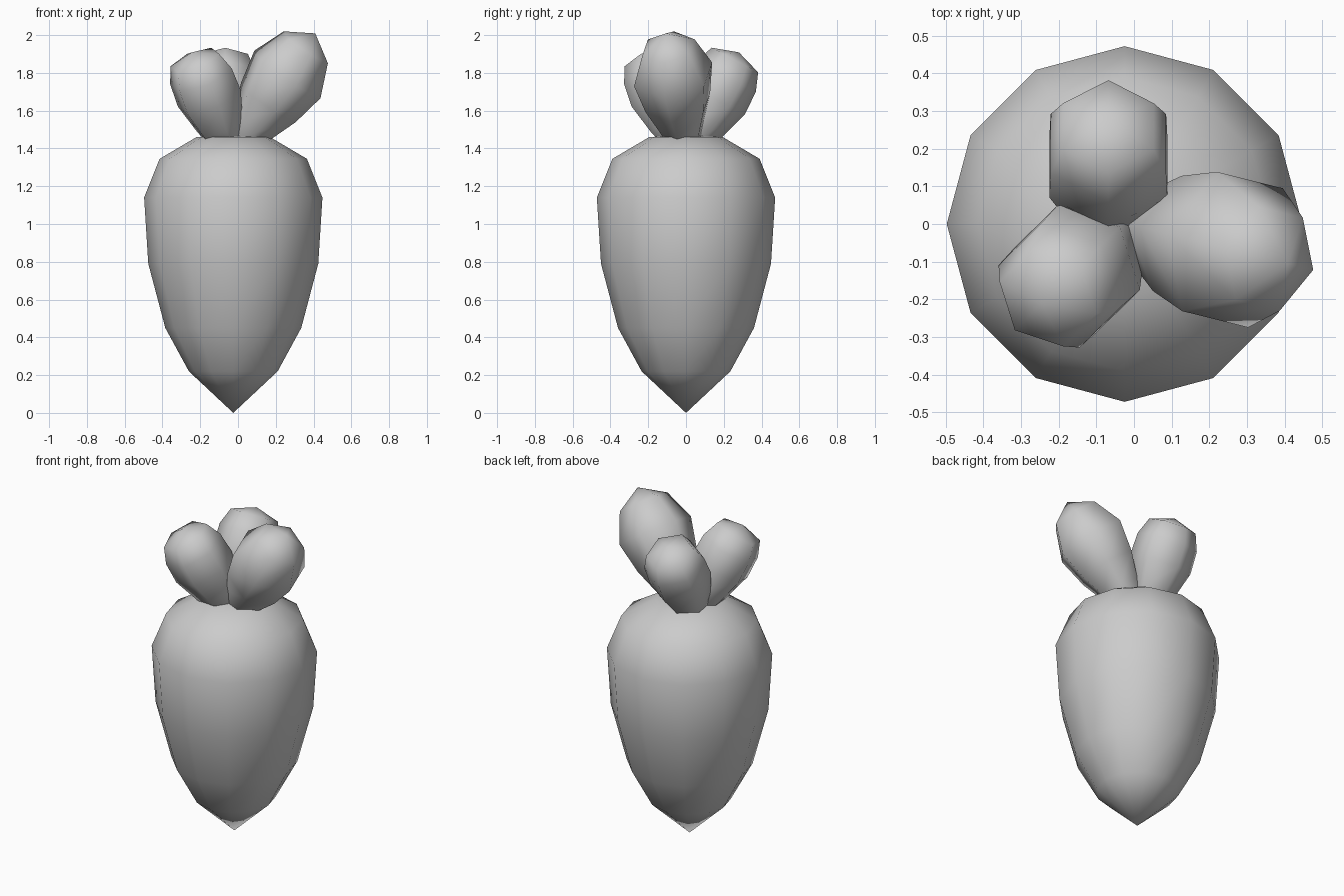
import bpy, bmesh
from math import radians, cos, sin, pi
from mathutils import Matrix

cube = bpy.data.objects.get("Cube")
if cube:
    bpy.data.objects.remove(cube, do_unlink=True)

grey = bpy.data.materials.new("plain grey")
grey.use_nodes = True
colour = (0.6, 0.6, 0.6, 1)
grey.diffuse_color = colour
grey.node_tree.nodes["Principled BSDF"].inputs["Base Color"].default_value = colour


def lathe(name, profile, sides, matrix):
    """Turn (radius, height) pairs around z; zero radius makes a pole."""
    bm = bmesh.new()
    rings = []
    for r, z in profile:
        count = sides if r else 1
        rings.append([bm.verts.new((r * cos(2 * pi * i / sides), r * sin(2 * pi * i / sides), z))
                      for i in range(count)])
    for low, high in zip(rings, rings[1:]):
        for i in range(sides):
            j = (i + 1) % sides
            corners = [low[i % len(low)], low[j % len(low)], high[j % len(high)], high[i % len(high)]]
            bm.faces.new(list(dict.fromkeys(corners)))
    bmesh.ops.recalc_face_normals(bm, faces=bm.faces)
    for face in bm.faces:
        face.smooth = True
    mesh = bpy.data.meshes.new(name)
    bm.to_mesh(mesh)
    bm.free()
    mesh.materials.append(grey)
    obj = bpy.data.objects.new(name, mesh)
    obj.matrix_world = matrix
    bpy.context.collection.objects.link(obj)
    return obj


# Tapered root body
root_profile = [(0, 0), (0.235, 0.22), (0.36, 0.45), (0.45, 0.79),
                (0.472, 1.14), (0.39, 1.345), (0.195, 1.46), (0, 1.47)]
lathe("root", root_profile, 12, Matrix.Translation((-0.025, 0, 0)))

# Bulbous six-sided leaves, leaning outward from the crown
small = [(0, -0.06), (0.08, 0), (0.131, 0.128), (0.181, 0.291), (0.177, 0.425), (0.139, 0.522), (0, 0.568)]
large = [(0, -0.06), (0.08, 0), (0.125, 0.141), (0.182, 0.289), (0.22, 0.47), (0.147, 0.645), (0, 0.735)]
leaves = [("back_leaf", small, (-0.068, 0.014), 90, 28),
          ("front_right_leaf", small, (-0.054, -0.024), 224.5, 28),
          ("left_leaf", large, (0, -0.003), -14, 35)]
for name, profile, (x, y), heading, lean in leaves:
    place = (Matrix.Translation((x, y, 1.407))
             @ Matrix.Rotation(radians(heading), 4, 'Z')
             @ Matrix.Rotation(radians(lean), 4, 'Y'))
    lathe(name, profile, 6, place)
